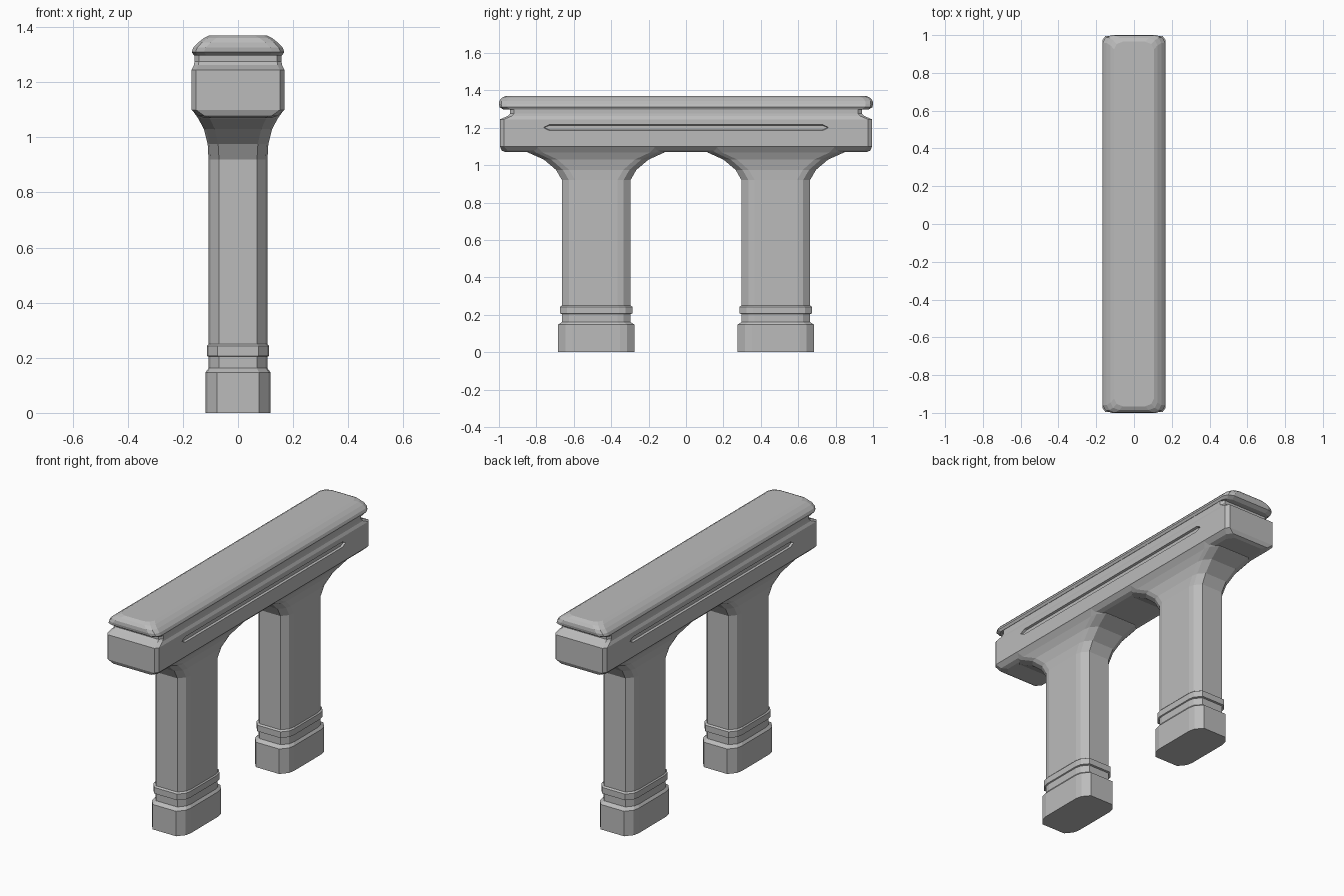
import bpy
import bmesh

cube = bpy.data.objects.get("Cube")
if cube:
    bpy.data.objects.remove(cube, do_unlink=True)

stone = bpy.data.materials.new("grey_stone")
stone.use_nodes = True
GREY = (0.5, 0.5, 0.5, 1)
stone.diffuse_color = GREY
stone.node_tree.nodes["Principled BSDF"].inputs["Base Color"].default_value = GREY


def finish(name, bm):
    bmesh.ops.recalc_face_normals(bm, faces=bm.faces)
    mesh = bpy.data.meshes.new(name)
    bm.to_mesh(mesh)
    bm.free()
    mesh.materials.append(stone)
    obj = bpy.data.objects.new(name, mesh)
    bpy.context.collection.objects.link(obj)
    return obj


def outline(a, b, corner):
    """Rectangle of half sizes a, b; corner lists the insets of one cut corner."""
    quarter = [(a - dx, b - dy) for dx, dy in corner]
    back = quarter[::-1]
    return (quarter + [(x, -y) for x, y in back]
            + [(-x, -y) for x, y in quarter] + [(-x, y) for x, y in back])


def loft(name, sections, corner, y=0):
    """Stack of outlines (z, half width, half length, corner scale)."""
    bm = bmesh.new()
    rings = []
    for z, a, b, s in sections:
        cut = [(dx * s, dy * s) for dx, dy in corner]
        rings.append([bm.verts.new((px, py + y, z)) for px, py in outline(a, b, cut)])
    n = len(rings[0])
    for low, high in zip(rings, rings[1:]):
        for i in range(n):
            j = (i + 1) % n
            bm.faces.new((low[i], low[j], high[j], high[i]))
    bm.faces.new(rings[0])
    bm.faces.new(rings[-1])
    return finish(name, bm)


# Legs: plinth, collar, shaft and a flare that runs into the beam
leg_sections = [
    (0, .118, .205, 1.1), (.147, .118, .205, 1.1), (.162, .107, .183, 1),
    (.204, .107, .183, 1), (.207, .113, .193, 1), (.243, .113, .193, 1),
    (.25, .107, .183, 1), (.92, .107, .183, 1), (.975, .11, .215, 1),
    (1.03, .124, .28, 1.05), (1.068, .144, .365, 1.1), (1.1, .167, .4, 1.2),
]
leg_corner = [(.038, 0), (.007, .037), (0, .07)]
for side, y in (("front", -.48), ("back", .48)):
    loft(side + "_leg", leg_sections, leg_corner, y)

# Beam with a softened underside and a stepped neck below the cap
beam = loft("beam", [
    (1.07, .12, .965, 1.8), (1.078, .145, .985, 1.4), (1.1, .168, .995, 1),
    (1.245, .168, .995, 1), (1.262, .16, .955, 1), (1.275, .158, .942, 1),
    (1.305, .158, .942, 1),
], [(.016, 0), (0, .022)])

# Rounded cap
loft("cap", [
    (1.297, .16, .975, 1), (1.31, .168, .997, 1), (1.326, .162, 1, 1),
    (1.344, .145, .998, 1), (1.36, .124, .985, 1), (1.37, .105, .965, 1),
], [(.045, 0), (.014, .012), (0, .04)])


# Long pointed slot sunk into both sides of the beam
def slot_cutter(side):
    bm = bmesh.new()
    for x, shrink in ((.175, 0), (.156, .006)):
        for end in (-1, 1):
            bm.verts.new((side * x, end * (.764 - shrink), 1.201))
            for up in (-1, 1):
                bm.verts.new((side * x, end * .73, 1.201 + up * (.018 - shrink)))
    bmesh.ops.convex_hull(bm, input=bm.verts)
    return finish("slot_cutter", bm)


for side in (-1, 1):
    cutter = slot_cutter(side)
    cutter.hide_render = True
    cut = beam.modifiers.new("slot", "BOOLEAN")
    cut.operation = "DIFFERENCE"
    cut.solver = "EXACT"
    cut.object = cutter
    graph = bpy.context.evaluated_depsgraph_get()
    carved = bpy.data.meshes.new_from_object(beam.evaluated_get(graph))
    beam.modifiers.clear()
    beam.data = carved
    bpy.data.objects.remove(cutter, do_unlink=True)
